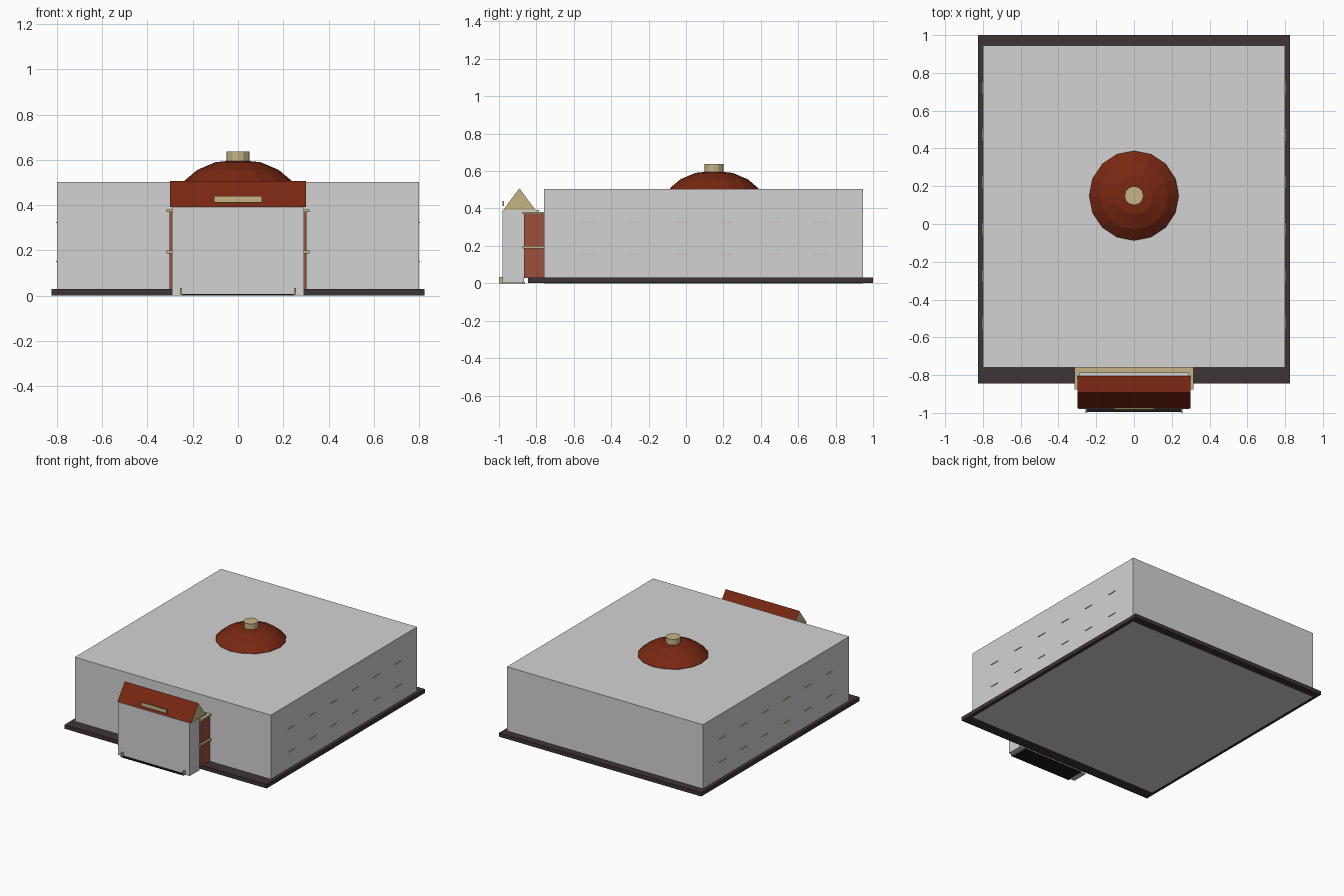
import bpy
import bmesh
import math
from mathutils import Matrix

if "Cube" in bpy.data.objects:
    bpy.data.objects.remove(bpy.data.objects["Cube"], do_unlink=True)


def material(name, r, g, b):
    m = bpy.data.materials.new(name)
    m.use_nodes = True
    m.diffuse_color = (r, g, b, 1)
    bsdf = next(n for n in m.node_tree.nodes if n.type == 'BSDF_PRINCIPLED')
    bsdf.inputs["Base Color"].default_value = (r, g, b, 1)
    bsdf.inputs["Roughness"].default_value = 0.8
    return m


GREY = material("wall grey", 0.65, 0.65, 0.65)
ROOF = material("roof red", 0.19, 0.021, 0.006)
BRICK = material("brick red", 0.33, 0.08, 0.048)
GOLD = material("trim gold", 0.56, 0.46, 0.235)
DARK = material("base dark", 0.048, 0.033, 0.035)
BLACK = material("step black", 0.01, 0.01, 0.01)


def finish(name, bm, *mats):
    bmesh.ops.recalc_face_normals(bm, faces=bm.faces)
    mesh = bpy.data.meshes.new(name)
    bm.to_mesh(mesh)
    bm.free()
    for m in mats:
        mesh.materials.append(m)
    obj = bpy.data.objects.new(name, mesh)
    bpy.context.collection.objects.link(obj)
    return obj


def box(name, xs, ys, zs, mat):
    bm = bmesh.new()
    spans = (xs, ys, zs)
    centre = [(a + b) / 2 for a, b in spans]
    size = [b - a for a, b in spans]
    bmesh.ops.create_cube(bm, size=1, matrix=Matrix.Translation(centre)
                          @ Matrix.Diagonal((*size, 1)))
    return finish(name, bm, mat)


def lathe(name, profile, sides, centre, mat):
    """Spin a radius/height profile around a vertical axis."""
    bm = bmesh.new()
    verts = [bm.verts.new((r, 0, z)) for r, z in profile]
    edges = [bm.edges.new(pair) for pair in zip(verts, verts[1:])]
    bmesh.ops.spin(bm, geom=verts + edges, axis=(0, 0, 1), cent=(0, 0, 0),
                   angle=math.tau, steps=sides, use_duplicate=False)
    bmesh.ops.remove_doubles(bm, verts=bm.verts, dist=0.0005)
    bmesh.ops.translate(bm, verts=bm.verts, vec=centre)
    return finish(name, bm, mat)


# Main hall on its plinth
box("plinth", (-0.825, 0.825), (-0.845, 1), (0.001, 0.03), DARK)
box("main_hall", (-0.8, 0.8), (-0.76, 0.945), (0, 0.503), GREY)

# Faceted dome and its cap
lathe("dome", [(0.24, 0.495), (0.235, 0.51), (0.18, 0.556),
               (0.1, 0.59), (0, 0.6)], 16, (0, 0.15, 0), ROOF)
lathe("dome_cap", [(0, 0.59), (0.05, 0.59), (0.05, 0.637), (0, 0.637)],
      12, (0, 0.15, 0), GOLD)

# Entrance porch, brick link and ledges
box("porch", (-0.292, 0.292), (-0.98, -0.865), (0.002, 0.392), GREY)
box("porch_upper_back", (-0.292, 0.292), (-0.865, -0.785), (0.3, 0.392), GREY)
box("brick_link", (-0.302, 0.302), (-0.865, -0.755), (0.028, 0.372), BRICK)
for label, z in (("upper", 0.37), ("middle", 0.187)):
    box(label + "_ledge", (-0.315, 0.315), (-0.875, -0.755), (z, z + 0.012), GOLD)

# Porch roof: gable prism with gold ends
bm = bmesh.new()
gable = [bm.verts.new((-0.3, y, z))
         for y, z in ((-0.977, 0.392), (-0.805, 0.392), (-0.891, 0.508))]
end = bm.faces.new(gable)
extruded = bmesh.ops.extrude_face_region(bm, geom=[end], use_keep_orig=True)
bmesh.ops.translate(bm, vec=(0.6, 0, 0), verts=[
    g for g in extruded["geom"] if isinstance(g, bmesh.types.BMVert)])
bm.normal_update()
for f in bm.faces:
    f.material_index = 1 if abs(f.normal.x) > 0.9 else 0
finish("porch_roof", bm, ROOF, GOLD)

# Plaque, step and posts
box("plaque", (-0.105, 0.105), (-0.982, -0.974), (0.413, 0.441), GOLD)
box("porch_step", (-0.25, 0.25), (-0.996, -0.86), (0, 0.007), BLACK)
for side, s in (("left", 1), ("right", -1)):
    xs = sorted((s * 0.248, s * 0.257))
    box(side + "_post", xs, (-1, -0.98), (0.002, 0.034), GOLD)
    box(side + "_step_edge", xs, (-0.98, -0.86), (0.0, 0.008), GOLD)

    # Thin window sills along the side walls
    for row, z in enumerate((0.15, 0.322)):
        for i in range(6):
            y = -0.525 + i * 0.249
            box(f"{side}_sill_{row}_{i}", sorted((s * 0.79, s * 0.805)),
                (y - 0.035, y + 0.035), (z, z + 0.004), GOLD)
